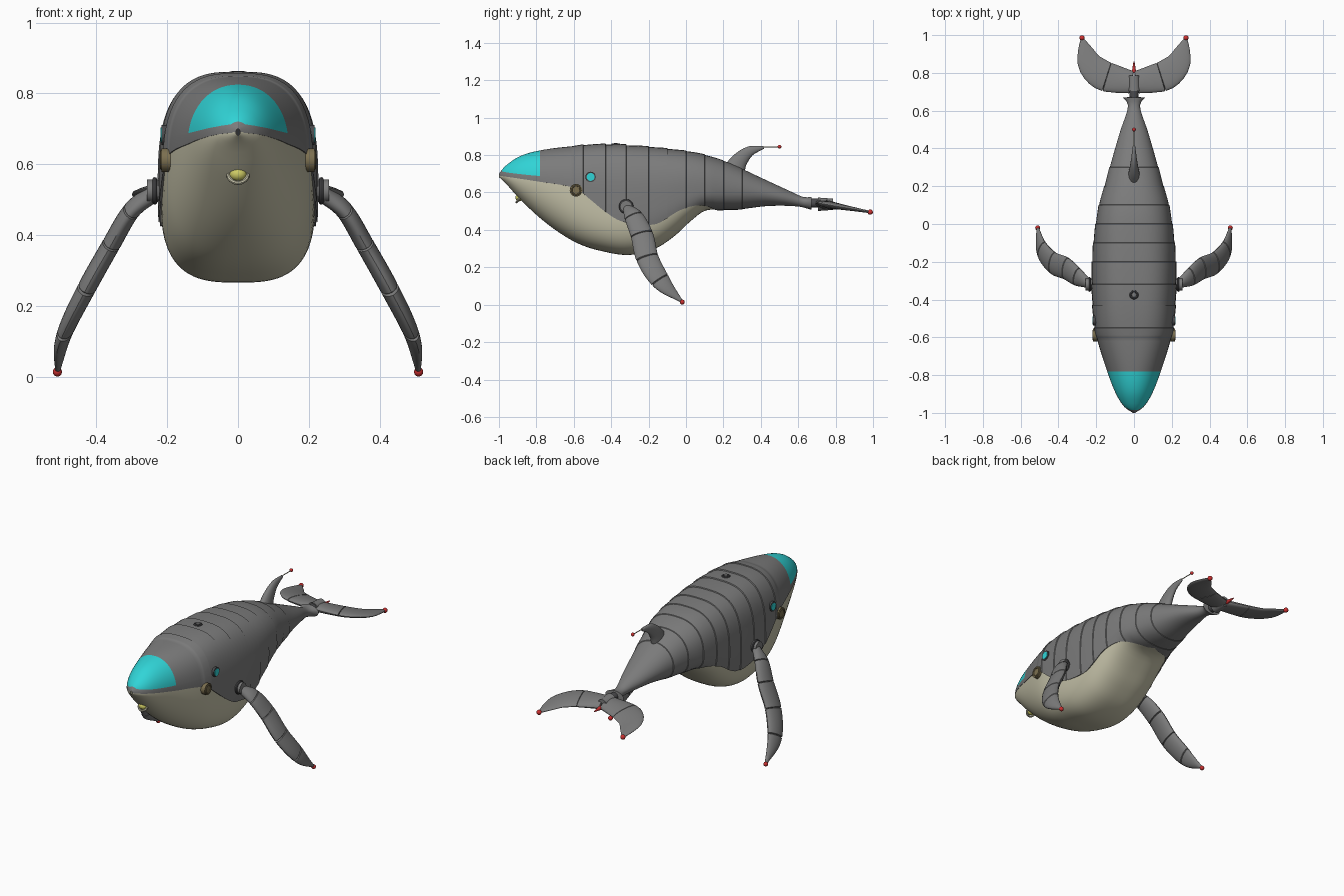
import bpy, bmesh, math
from mathutils import Vector

if "Cube" in bpy.data.objects:
    bpy.data.objects.remove(bpy.data.objects["Cube"])

def material(name, r, g, b):
    m = bpy.data.materials.new(name)
    m.diffuse_color = (r, g, b, 1)
    m.use_nodes = True
    m.node_tree.nodes["Principled BSDF"].inputs["Base Color"].default_value = m.diffuse_color
    return m

GREY = material("hull grey", .2, .2, .2)
DARK = material("dark grey", .07, .07, .075)
CREAM = material("belly cream", .55, .53, .39)
CYAN = material("window cyan", .03, .66, .68)
RED = material("light red", .6, .03, .03)
YELLOW = material("lamp yellow", .62, .6, .13)
BROWN = material("joint brown", .2, .16, .08)

def curve(keys, x):
    """Smooth interpolation through (x, value) keys."""
    if x <= keys[0][0]: return keys[0][1]
    if x >= keys[-1][0]: return keys[-1][1]
    i = max(k for k in range(len(keys) - 1) if keys[k][0] <= x)
    def slope(j):
        a, b = keys[max(j - 1, 0)], keys[min(j + 1, len(keys) - 1)]
        return (b[1] - a[1]) / (b[0] - a[0])
    (x0, v0), (x1, v1) = keys[i], keys[i + 1]
    d = x1 - x0; t = (x - x0) / d
    return ((2*t**3 - 3*t*t + 1) * v0 + (t**3 - 2*t*t + t) * d * slope(i)
            + (3*t*t - 2*t**3) * v1 + (t**3 - t*t) * d * slope(i + 1))

def loft(name, rings, mats, closed=True, caps=False, rule=None):
    bm = bmesh.new()
    vs = [[bm.verts.new(p) for p in r] for r in rings]
    n = len(rings[0])
    for i in range(len(vs) - 1):
        for j in range(n if closed else n - 1):
            k = (j + 1) % n
            f = bm.faces.new((vs[i][j], vs[i][k], vs[i + 1][k], vs[i + 1][j]))
            if rule: f.material_index = rule(i, j)
    if caps:
        bm.faces.new(vs[0]); bm.faces.new(vs[-1])
    bmesh.ops.recalc_face_normals(bm, faces=bm.faces)
    me = bpy.data.meshes.new(name)
    bm.to_mesh(me); bm.free()
    for m in mats: me.materials.append(m)
    ob = bpy.data.objects.new(name, me)
    bpy.context.collection.objects.link(ob)
    smooth(ob)
    return ob

def smooth(ob):
    bpy.ops.object.select_all(action='DESELECT')
    ob.select_set(True)
    bpy.context.view_layer.objects.active = ob
    bpy.ops.object.shade_smooth_by_angle(angle=math.radians(32))

def finish(name, mat):
    ob = bpy.context.object
    ob.name = name
    ob.data.materials.append(mat)
    smooth(ob)

def disc(name, loc, r, depth, mat, rot=(0, math.pi / 2, 0), sides=28, r2=None):
    bpy.ops.mesh.primitive_cone_add(vertices=sides, radius1=r, radius2=r if r2 is None else r2,
                                    depth=depth, location=loc, rotation=rot)
    finish(name, mat)

def ball(name, loc, r, mat, scale=(1, 1, 1)):
    bpy.ops.mesh.primitive_uv_sphere_add(segments=24, ring_count=12, radius=r, location=loc)
    bpy.context.object.scale = scale
    finish(name, mat)

def ring(name, loc, R, r, mat, rot):
    bpy.ops.mesh.primitive_torus_add(location=loc, rotation=rot, major_radius=R, minor_radius=r,
                                     major_segments=28, minor_segments=8)
    finish(name, mat)

# body profile curves along y
TOP = [(-1, .7), (-.97, .738), (-.89, .793), (-.78, .825), (-.6, .848), (-.45, .855), (-.25, .846), (0, .82),
       (.1, .8), (.23, .757), (.42, .67), (.55, .61), (.63, .575), (.67, .577)]
BOT = [(-1, .682), (-.97, .655), (-.89, .565), (-.78, .46), (-.675, .38), (-.57, .32), (-.46, .285), (-.31, .262),
       (-.17, .293), (-.06, .365), (.02, .44), (.1, .5), (.18, .506), (.285, .51), (.445, .528), (.6, .525), (.67, .508)]
MID = [(-1, .69), (-.8, .66), (-.6, .6), (-.4, .53), (-.2, .54), (0, .6), (.18, .615), (.4, .595), (.67, .543)]
WID = [(-1, .006), (-.97, .05), (-.9, .095), (-.78, .142), (-.6, .198), (-.5, .213), (-.3, .222), (-.1, .213),
       (.1, .184), (.2, .155), (.3, .128), (.4, .1), (.5, .07), (.6, .036), (.64, .034), (.67, .06)]
EXP = [(-1, 2), (-.8, 2.1), (-.4, 3), (.1, 2.5), (.4, 2), (.67, 2)]
SEAM = [(-1, .69), (-.8, .66), (-.59, .622), (-.515, .565), (-.435, .5), (-.365, .455), (-.27, .43), (-.17, .43),
        (-.115, .455), (-.035, .505), (.045, .53), (.1, .53), (.2, .49)]
SILL = [(-1, .716), (-.95, .706), (-.78, .688), (-.6, .68), (0, .65), (.67, .55)]

def point(y, t, k=1.0):
    n, zc = curve(EXP, y), curve(MID, y)
    c, s = math.cos(t), math.sin(t)
    h = (curve(TOP, y) - zc) if s > 0 else (zc - curve(BOT, y))
    return (k * curve(WID, y) * math.copysign(abs(c) ** (2 / n), c), y,
            zc + k * h * math.copysign(abs(s) ** (2 / n), s))

def angle(y, z):
    dz = z - curve(MID, y)
    h = abs((curve(TOP if dz > 0 else BOT, y)) - curve(MID, y))
    return math.copysign(math.asin(min(1, abs(dz) / h) ** (curve(EXP, y) / 2)), dz)

def span(a, b, n):
    return [a + (b - a) * i / n for i in range(n + 1)]

# upper shell with overlapping bands and the front window
stations = [(y, 1.0) for y in [-1, -.995, -.985, -.97] + span(-.95, -.79, 8) + [-.78] + span(-.76, -.6, 8)]
bands = [-.6, -.55, -.43, -.32, -.2, -.1, 0, .1, .2, .3]
for a, b in zip(bands, bands[1:]):
    stations += [(y, 1.004 + .018 * (y - a) / (b - a)) for y in span(a + .002, b, 5)]
stations += [(y, 1.0) for y in span(.302, .67, 18)]
shell = []
for y, k in stations:
    a = angle(y, curve(SEAM, y)) if y < .2 else -math.pi / 2
    w = max(a, angle(y, curve(SILL, y)))
    ts = span(a, w, 8) + span(w, math.pi - w, 28)[1:] + span(math.pi - w, math.pi - a, 8)[1:]
    inner = [point(y, a, .95)], [point(y, math.pi - a, .95)]
    shell.append(inner[0] + [point(y, t, k) for t in ts] + inner[1])
shell.append([(x * .3, .672, .543 + (z - .543) * .3) for x, y, z in shell[-1]])
loft("upper_shell", shell, [GREY, CYAN], closed=False,
     rule=lambda i, j: int(-.99 < stations[min(i, len(stations) - 1)][0] < -.785 and 9 <= j < 37))

# belly and lower jaw
belly = []
for y in [-1, -.99, -.97] + span(-.95, .2, 50):
    a = angle(y, curve(SEAM, y)) + .1
    belly.append([point(y, t, .985) for t in span(a, -math.pi - a, 40)])
loft("belly", belly, [CREAM], closed=False)

# swept fins made of plates
def fin(name, keys, normal, breaks, s=1):
    """keys: x, y, z, chord, thickness; breaks: plate limits along the key index."""
    N = Vector(normal).normalized()
    tracks = [[(i, k[c]) for i, k in enumerate(keys)] for c in range(5)]
    at = lambda t: Vector([curve(tracks[c], t) for c in range(3)])
    for p, (a, b) in enumerate(zip(breaks, breaks[1:])):
        e = .025
        steps = [(a + .004, .86)] + [(t, 1) for t in span(a + e, b - e, 10)] + [(b - .004, .86)]
        rings = []
        for t, k in steps:
            T = (at(min(t + .02, len(keys) - 1)) - at(max(t - .02, 0))).normalized()
            C = N.cross(T).normalized()
            M = T.cross(C)
            ch, th = curve(tracks[3], t) * k / 2, curve(tracks[4], t) * k / 2
            pts = [at(t) + C * ch * math.cos(u) + M * th * math.sin(u) for u in span(0, 2 * math.pi, 24)[:-1]]
            rings.append([(q.x * s, q.y, q.z) for q in pts])
        loft(f"{name}_{p + 1}", rings, [GREY], caps=True)

FLIPPER = [(.24, -.315, .515, .05, .045), (.3, -.28, .47, .1, .05), (.36, -.235, .37, .12, .052),
           (.43, -.205, .245, .12, .052), (.49, -.13, .12, .1, .042), (.51, -.02, .015, .012, .014)]
FLUKE = [(.012, .75, .535, .12, .05), (.1, .768, .533, .148, .042), (.17, .79, .53, .16, .036),
         (.23, .845, .52, .135, .028), (.257, .915, .508, .085, .02), (.275, .985, .495, .014, .012)]
for s, side in ((1, "right"), (-1, "left")):
    fin(side + "_flipper", FLIPPER, (.88, 0, .47), [0, 1, 1.95, 2.95, 3.9, 5], s)
    ball(side + "_flipper_light", (s * .51, -.02, .014), .013, RED)
    fin(side + "_fluke", FLUKE, (0, .16, 1), [0, 1.6, 5], s)
    ball(side + "_fluke_light", (s * .275, .985, .495), .014, RED)
    # shoulder joint
    disc(side + "_shoulder", (s * .232, -.32, .525), .032, .05, GREY)
    ring(side + "_shoulder_ring", (s * .235, -.32, .525), .032, .007, DARK, (0, math.pi / 2, 0))
    # eye
    x = abs(point(-.51, angle(-.51, .683))[0])
    disc(side + "_eye_socket", (s * x, -.51, .683), .028, .02, DARK)
    disc(side + "_eye", (s * (x + .006), -.51, .683), .021, .014, CYAN)
    # jaw hinge
    disc(side + "_jaw_hinge", (s * .203, -.588, .612), .034, .026, BROWN, sides=14)
    ring(side + "_jaw_hinge_rim", (s * .216, -.588, .612), .024, .004, BROWN, (0, math.pi / 2, 0))

# tail joint and rear light
disc("tail_joint", (0, .69, .543), .024, .08, DARK, (math.pi / 2, 0, 0))
disc("tail_hub", (0, .745, .537), .03, .08, GREY, (math.pi / 2, 0, 0), r2=.036)
disc("rear_light", (0, .83, .525), .012, .06, RED, (-math.pi / 2, 0, 0), r2=.003)

# dorsal fin with antenna
fin("dorsal_fin", [(0, .262, .73, .11, .06), (0, .29, .775, .085, .048), (0, .34, .82, .055, .032),
                   (0, .415, .842, .016, .012)], (1, 0, 0), [0, 3])
disc("antenna", (0, .45, .844), .0025, .1, CREAM, (math.pi / 2, 0, 0), 8)
ball("antenna_light", (0, .5, .845), .01, RED)

# blowhole
ring("blowhole_rim", (0, -.375, .857), .018, .006, DARK, (0, 0, 0))
disc("blowhole", (0, -.375, .857), .01, .014, GREY, (0, 0, 0))

# chin lamp
ball("chin_lamp", (0, -.893, .572), .024, YELLOW, (1, .8, .8))
ring("chin_lamp_rim", (0, -.89, .57), .027, .006, CREAM, (math.radians(55), 0, 0))
